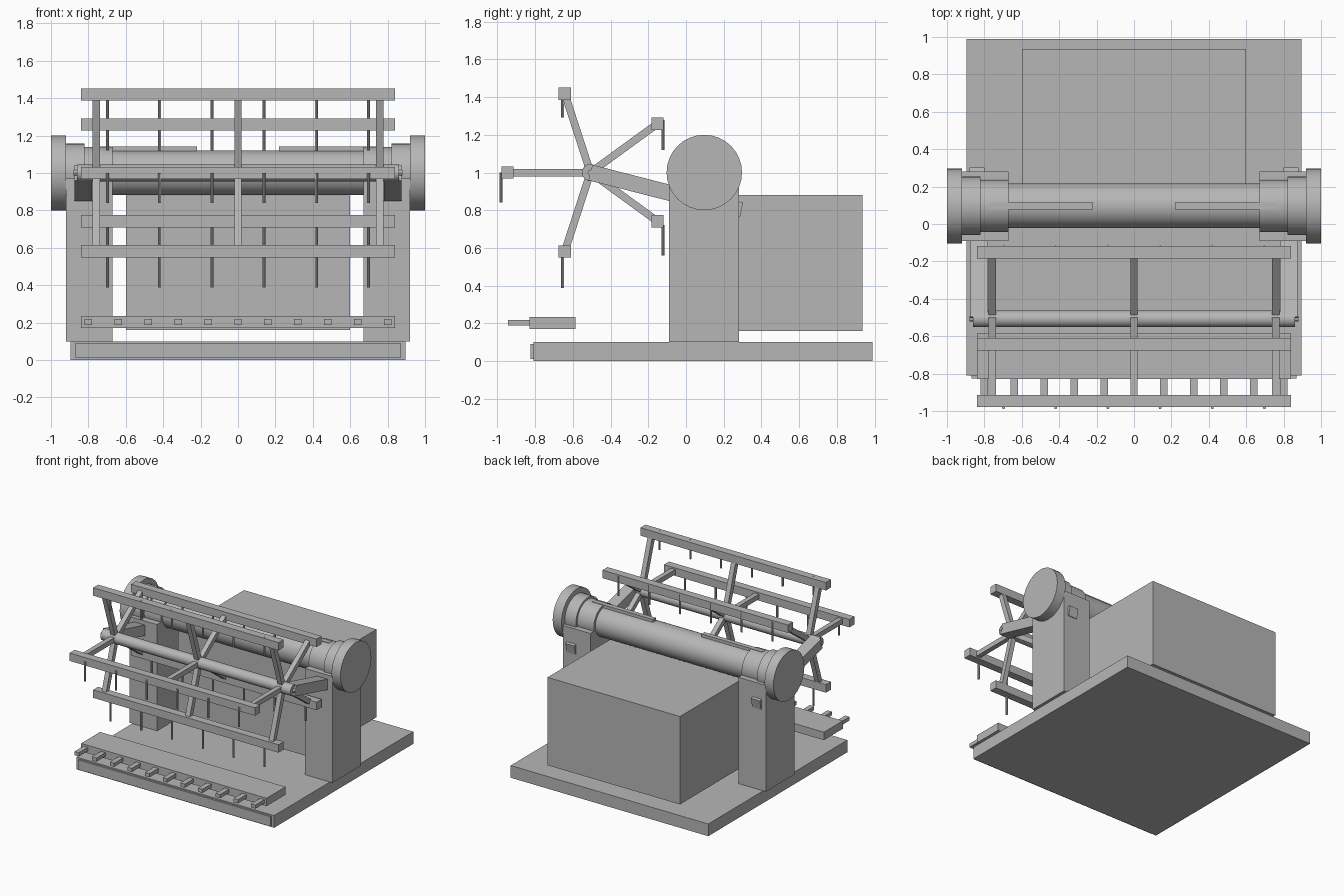
import bpy
import bmesh
from math import radians, cos, sin, pi, atan2, hypot
from mathutils import Matrix

old = bpy.data.objects.get("Cube")
if old:
    bpy.data.objects.remove(old, do_unlink=True)

grey = bpy.data.materials.new("plain_grey")
grey.use_nodes = True
GREY = (0.47, 0.47, 0.47, 1)
grey.diffuse_color = GREY
grey.node_tree.nodes["Principled BSDF"].inputs["Base Color"].default_value = GREY


def finish(name, bm, smooth=False):
    mesh = bpy.data.meshes.new(name)
    bm.to_mesh(mesh)
    bm.free()
    mesh.materials.append(grey)
    obj = bpy.data.objects.new(name, mesh)
    bpy.context.collection.objects.link(obj)
    if smooth:
        bpy.ops.object.select_all(action='DESELECT')
        obj.select_set(True)
        bpy.context.view_layer.objects.active = obj
        bpy.ops.object.shade_smooth_by_angle(angle=radians(30))
    return obj


def add_box(bm, x, y, z, tilt=0):
    """Box from (min, max) ranges, tilted about its own x axis."""
    centre = [(a + b) / 2 for a, b in (x, y, z)]
    size = [b - a for a, b in (x, y, z)]
    m = Matrix.Translation(centre) @ Matrix.Rotation(tilt, 4, 'X') @ Matrix.Diagonal((*size, 1))
    bmesh.ops.create_cube(bm, size=1, matrix=m)


def box(name, x, y, z, tilt=0):
    bm = bmesh.new()
    add_box(bm, x, y, z, tilt)
    return finish(name, bm)


def rod(name, x, y, z, radius, sides=32):
    """Cylinder lying along x."""
    bm = bmesh.new()
    m = Matrix.Translation(((x[0] + x[1]) / 2, y, z)) @ Matrix.Rotation(pi / 2, 4, 'Y')
    bmesh.ops.create_cone(bm, cap_ends=True, segments=sides, radius1=radius,
                          radius2=radius, depth=x[1] - x[0], matrix=m)
    return finish(name, bm, True)


def bar_between(bm, x, a, b, thick):
    """Square bar in the yz plane from point a to point b."""
    dy, dz = b[0] - a[0], b[1] - a[1]
    y, z, half = (a[0] + b[0]) / 2, (a[1] + b[1]) / 2, hypot(dy, dz) / 2
    add_box(bm, x, (y - half, y + half), (z - thick / 2, z + thick / 2), atan2(dz, dy))


def side_range(side, near, far):
    return tuple(sorted((side * near, side * far)))


# Base, front strip and rear housing
box("base", (-.895, .895), (-.81, .99), (0, .1))
box("base_front_strip", (-.87, .87), (-.825, -.805), (.01, .09))
box("rear_housing", (-.6, .6), (.08, .935), (.16, .88))

# Cutter bar with teeth
box("cutter_bar", (-.84, .84), (-.83, -.585), (.17, .235))
bm = bmesh.new()
for i in range(11):
    x = (i - 5) * .16
    add_box(bm, (x - .02, x + .02), (-.945, -.82), (.188, .218))
finish("cutter_teeth", bm)

# Drum between the towers
DRUM_Y, DRUM_Z = .097, 1.0
rod("drum", (-.7, .7), DRUM_Y, DRUM_Z, .119, 48)

# Towers, end discs, collars, brackets and arms on both sides
REEL_Y, REEL_Z = -.507, 1.0
for side, label in ((1, "left"), (-1, "right")):
    box(label + "_tower", side_range(side, .67, .92), (-.09, .28), (.1, .97))
    rod(label + "_end_disc", side_range(side, .92, 1), DRUM_Y, DRUM_Z, .2)
    rod(label + "_outer_collar", side_range(side, .82, .93), DRUM_Y, DRUM_Z, .157)
    rod(label + "_inner_collar", side_range(side, .67, .83), DRUM_Y, DRUM_Z, .14)
    box(label + "_drum_slat", side_range(side, .22, .77), (.077, .115), (1.1, 1.142))
    box(label + "_tower_bracket", side_range(side, .8, .88), (.27, .295), (.765, .845), radians(-12))
    bm = bmesh.new()
    bar_between(bm, side_range(side, .78, .875), (REEL_Y, REEL_Z), (.0, .87), .085)
    finish(label + "_reel_arm", bm)

# Reel axle
rod("reel_axle", (-.86, .86), REEL_Y, REEL_Z, .045, 24)
rod("reel_axle_pin", (-.88, .88), REEL_Y, REEL_Z, .015, 12)

# Five battens on spokes, each with hanging tines
spokes, tines = bmesh.new(), bmesh.new()
for k in range(5):
    angle = pi + k * 2 * pi / 5
    dy, dz = cos(angle), sin(angle)
    y, z = REEL_Y + .44 * dy, REEL_Z + .44 * dz
    box("reel_batten_%d" % (k + 1), (-.84, .84), (y - .0325, y + .0325), (z - .0325, z + .0325))
    for x in (-.757, 0, .757):
        bar_between(spokes, (x - .02, x + .02), (REEL_Y, REEL_Z), (y, z), .04)
    ty, tz = REEL_Y + .475 * dy, REEL_Z + .475 * dz
    for i in range(6):
        m = Matrix.Translation(((i - 2.5) * .279, ty, tz - .08))
        bmesh.ops.create_cone(tines, cap_ends=True, segments=8, radius1=.008,
                              radius2=.008, depth=.16, matrix=m)
finish("reel_spokes", spokes)
finish("reel_tines", tines, True)
